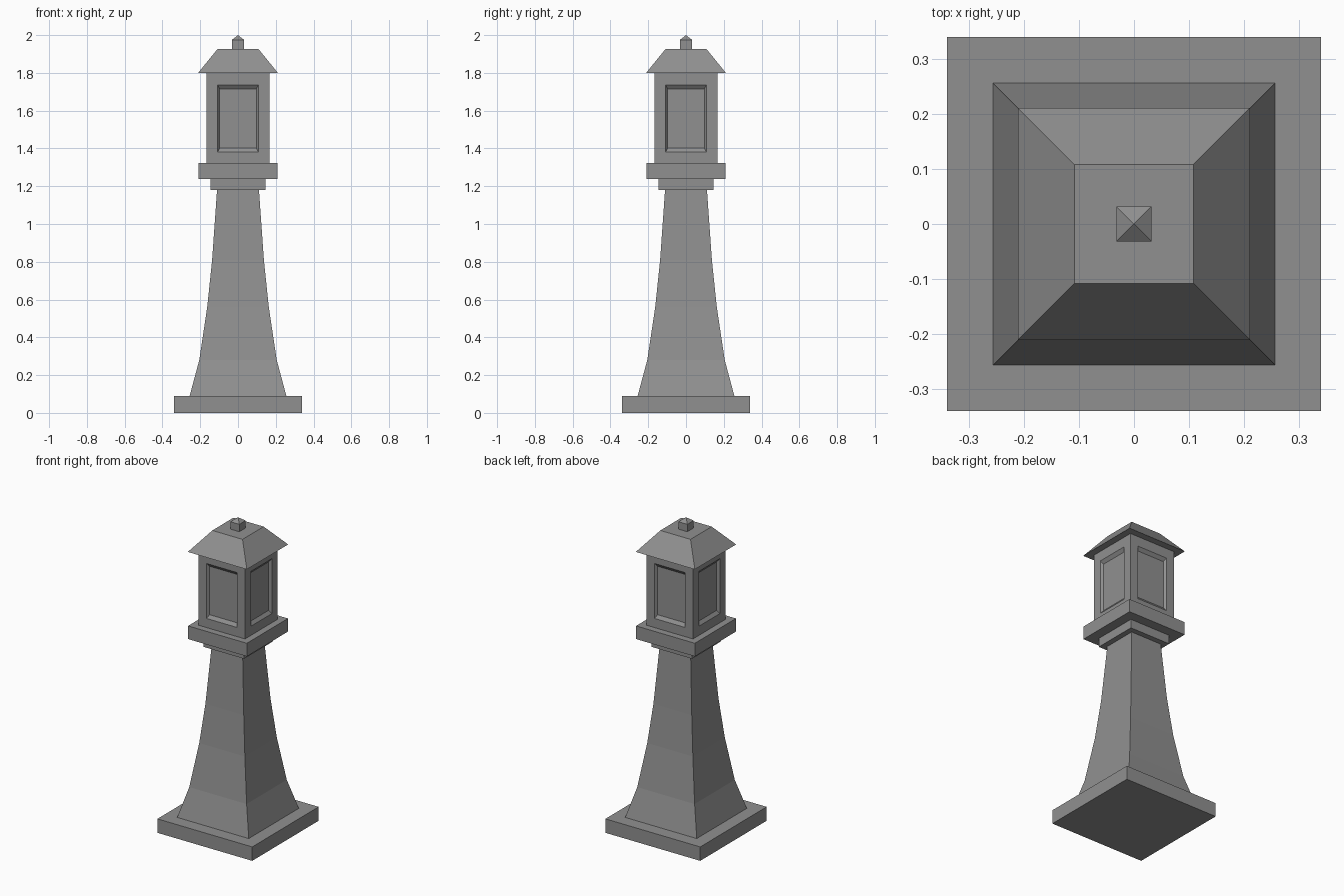
import bpy, bmesh
from math import pi
from mathutils import Matrix, Vector

if "Cube" in bpy.data.objects:
    bpy.data.objects.remove(bpy.data.objects["Cube"])

# Dark grey cast metal
metal = bpy.data.materials.new("dark_grey")
metal.diffuse_color = (0.28, 0.28, 0.28, 1)
metal.use_nodes = True
metal.node_tree.nodes["Principled BSDF"].inputs["Base Color"].default_value = metal.diffuse_color


def finish(name, bm):
    bmesh.ops.recalc_face_normals(bm, faces=bm.faces[:])
    me = bpy.data.meshes.new(name)
    bm.to_mesh(me)
    bm.free()
    me.materials.append(metal)
    ob = bpy.data.objects.new(name, me)
    bpy.context.collection.objects.link(ob)
    return ob


def square_stack(name, profile):
    """Square rings of (half width, z) lofted into a closed solid; half 0 makes a tip."""
    bm = bmesh.new()
    prev = None
    for h, z in profile:
        if h == 0:
            ring = [bm.verts.new((0, 0, z))] * 4
        else:
            ring = [bm.verts.new((sx * h, sy * h, z))
                    for sx, sy in ((-1, -1), (1, -1), (1, 1), (-1, 1))]
        if prev is None:
            bm.faces.new(ring)
        else:
            for i in range(4):
                j = (i + 1) % 4
                quad = [prev[i], prev[j], ring[j], ring[i]]
                bm.faces.new(list(dict.fromkeys(quad)))
        prev = ring
    if profile[-1][0] > 0:
        bm.faces.new(prev)
    return finish(name, bm)


# Base, flared column and stepped collar
square_stack("base_plinth", [(0.339, 0), (0.339, 0.09)])
square_stack("column", [(0.256, 0.09), (0.205, 0.28), (0.163, 0.56),
                        (0.137, 0.81), (0.111, 1.18)])
square_stack("collar", [(0.146, 1.18), (0.146, 1.237)])
square_stack("lantern_shelf", [(0.21, 1.237), (0.21, 1.322)])

# Lantern housing: four walls, each with a sloped recessed panel
H, Z0, Z1, DEPTH = 0.167, 1.322, 1.80, 0.016
bm = bmesh.new()
for k in range(4):
    rot = Matrix.Rotation(k * pi / 2, 4, 'Z')
    rings = []
    for hx, za, zb, y in ((H, Z0, Z1, -H),
                          (0.108, 1.381, 1.736, -H),
                          (0.097, 1.402, 1.715, -H + DEPTH)):
        rings.append([bm.verts.new(rot @ Vector((x, y, z)))
                      for x, z in ((-hx, za), (hx, za), (hx, zb), (-hx, zb))])
    for a, b in zip(rings, rings[1:]):
        for i in range(4):
            j = (i + 1) % 4
            bm.faces.new((a[i], a[j], b[j], b[i]))
    bm.faces.new(rings[-1])
bmesh.ops.remove_doubles(bm, verts=bm.verts[:], dist=1e-4)
bmesh.ops.holes_fill(bm, edges=[e for e in bm.edges if e.is_boundary], sides=4)
finish("lantern_housing", bm)

# Hipped roof with a flat top and pointed finial
square_stack("roof", [(0.211, 1.80), (0.108, 1.927)])
square_stack("finial", [(0.032, 1.927), (0.032, 1.975), (0, 2.0)])
